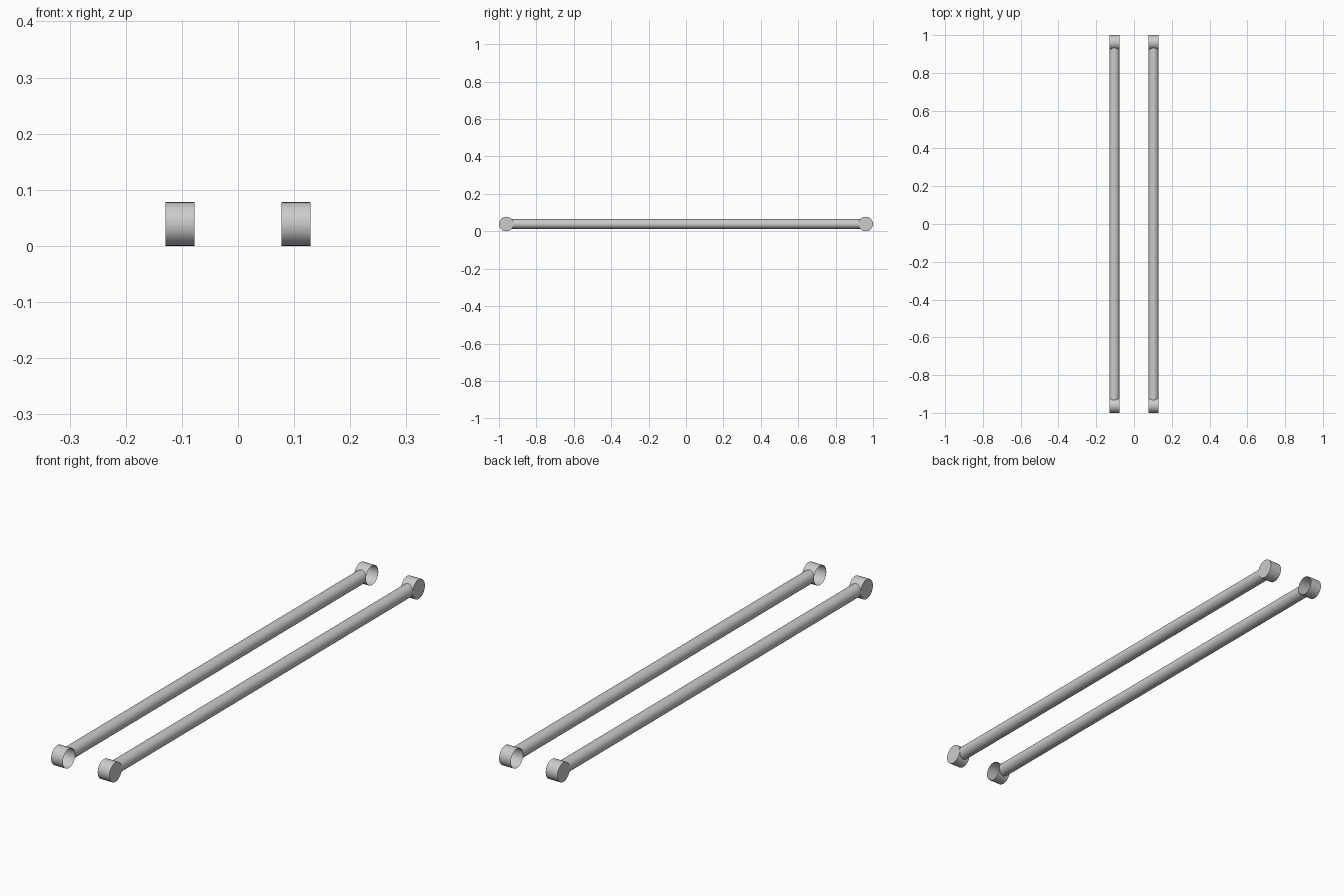
import bpy, bmesh, math

if "Cube" in bpy.data.objects:
    bpy.data.objects.remove(bpy.data.objects["Cube"])

R_ROD, R_CUP = 0.026, 0.039
X, Y, Z = 0.1035, 0.961, 0.039
N = 32


def make(name, bm):
    bmesh.ops.recalc_face_normals(bm, faces=bm.faces)
    me = bpy.data.meshes.new(name)
    bm.to_mesh(me)
    bm.free()
    ob = bpy.data.objects.new(name, me)
    bpy.context.collection.objects.link(ob)
    bpy.ops.object.select_all(action='DESELECT')
    ob.select_set(True)
    bpy.context.view_layer.objects.active = ob
    bpy.ops.object.shade_smooth_by_angle(angle=math.radians(35))
    return ob


def tube(rings):
    """Skin matching rings of points into an open tube."""
    bm = bmesh.new()
    loops = [[bm.verts.new(p) for p in ring] for ring in rings]
    for a, b in zip(loops, loops[1:]):
        for i in range(N):
            j = (i + 1) % N
            bm.faces.new((a[i], a[j], b[j], b[i]))
    return bm, loops


angles = [2 * math.pi * i / N for i in range(N)]

for side, label in ((-1, "left"), (1, "right")):
    # Long rod, both ends saddle-cut to meet the round end cups
    rings = []
    for end in (-1, 1):
        ring = []
        for a in angles:
            dz = R_ROD * math.sin(a)
            y = Y - math.sqrt(R_CUP ** 2 - dz ** 2)
            ring.append((side * X + R_ROD * math.cos(a), end * y, Z + dz))
        rings.append(ring)
    make(label + "_rod", tube(rings)[0])

    # End cups: closed on the outer side, open towards the middle
    for end, place in ((-1, "front"), (1, "back")):
        rings = [[(side * (X + dx), end * Y + R_CUP * math.cos(a),
                   Z + R_CUP * math.sin(a)) for a in angles]
                 for dx in (-R_ROD, R_ROD)]
        bm, loops = tube(rings)
        bm.faces.new(loops[1])
        make(f"{label}_{place}_end_cup", bm)
